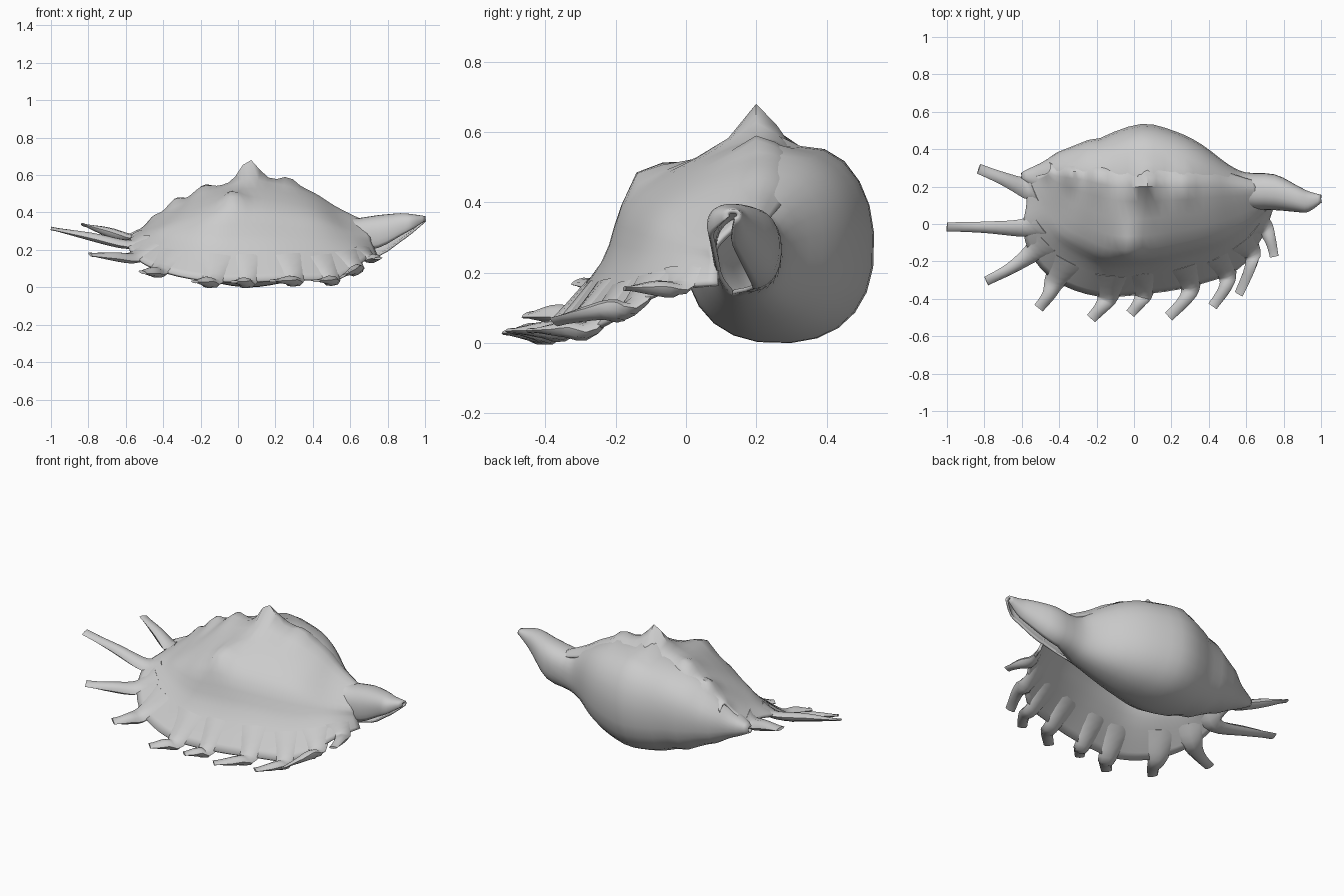
import bpy, bmesh, math
from mathutils import Vector

cube = bpy.data.objects.get("Cube")
if cube:
    bpy.data.objects.remove(cube, do_unlink=True)

shell_grey = bpy.data.materials.new("shell_grey")
shell_grey.use_nodes = True
colour = (0.6, 0.6, 0.6, 1)
shell_grey.diffuse_color = colour
shell_grey.node_tree.nodes["Principled BSDF"].inputs["Base Color"].default_value = colour


def smooth_rows(rows, steps):
    """Catmull-Rom resampling of equally long number rows."""
    result = []
    last = len(rows) - 1
    for i in range(last):
        a, b = rows[max(i - 1, 0)], rows[i]
        c, d = rows[i + 1], rows[min(i + 2, last)]
        for s in range(steps):
            t = s / steps
            result.append([q + t / 2 * (r - p + t * (2 * p - 5 * q + 4 * r - w
                           + t * (3 * (q - r) + w - p)))
                           for p, q, r, w in zip(a, b, c, d)])
    result.append(list(rows[last]))
    return result


# Knobs on the shoulder: x, y, height, spread
KNOBS = [(0.06, 0.2, 0.1, 0.06), (0.27, 0.21, 0.03, 0.04),
         (-0.03, -0.11, 0.07, 0.06), (-0.18, 0.25, 0.03, 0.05),
         (-0.33, 0.27, 0.04, 0.05), (-0.45, 0.28, 0.03, 0.04),
         (0.04, 0.42, 0.02, 0.08)]


def raise_knobs(point):
    x, y, z = point
    lift = sum(h * math.exp(-((x - kx) ** 2 + (y - ky) ** 2) / s ** 2)
               for kx, ky, h, s in KNOBS)
    return Vector((x, y, z + lift * min(1, max(0, (z - 0.3) * 8))))


def loft(name, rings, closed=False, thickness=0):
    """Join rows of points with quads; closed rows are capped, open ones thickened."""
    bm = bmesh.new()
    grid = [[bm.verts.new(p) for p in ring] for ring in rings]
    count = len(grid[0])
    for low, high in zip(grid, grid[1:]):
        for j in range(count if closed else count - 1):
            k = (j + 1) % count
            bm.faces.new((low[j], low[k], high[k], high[j]))
    if closed:
        bm.faces.new(grid[0][::-1])
        bm.faces.new(grid[-1])
    bmesh.ops.remove_doubles(bm, verts=bm.verts, dist=0.0001)
    bmesh.ops.recalc_face_normals(bm, faces=bm.faces)
    mesh = bpy.data.meshes.new(name)
    bm.to_mesh(mesh)
    bm.free()
    mesh.materials.append(shell_grey)
    obj = bpy.data.objects.new(name, mesh)
    bpy.context.collection.objects.link(obj)
    if thickness:
        solid = obj.modifiers.new("wall", "SOLIDIFY")
        solid.thickness = thickness
        solid.offset = 0
    bpy.ops.object.select_all(action="DESELECT")
    obj.select_set(True)
    bpy.context.view_layer.objects.active = obj
    bpy.ops.object.shade_smooth_by_angle(angle=math.radians(50))


# Spindle body with the canal: x, front y, back y, bottom z, top z
BODY = [(-0.6, 0.24, 0.27, 0.24, 0.27), (-0.5, 0.18, 0.32, 0.19, 0.32),
        (-0.36, 0.12, 0.4, 0.12, 0.41), (-0.18, 0.05, 0.46, 0.045, 0.5),
        (0.04, 0, 0.53, 0.005, 0.55), (0.22, 0.02, 0.49, 0.025, 0.55),
        (0.36, 0.04, 0.42, 0.065, 0.51), (0.5, 0.07, 0.315, 0.115, 0.43),
        (0.6, 0.08, 0.27, 0.145, 0.365), (0.75, 0.08, 0.26, 0.17, 0.38),
        (0.87, 0.07, 0.2, 0.25, 0.39), (0.93, 0.07, 0.17, 0.295, 0.385),
        (1.0, 0.12, 0.15, 0.355, 0.375)]


def rounded(value):
    return math.copysign(abs(value) ** 0.85, value)


SEGMENTS = 24
rings = []
for x, front, back, low, high in smooth_rows(BODY, 3):
    whorl = 1 + (0.03 * math.sin(x * 42) if x < -0.15 else 0)
    # The canal is slit along its lower front side
    slit = math.radians(65) * min(1, max(0, (x - 0.56) * 8))
    start = math.radians(245) + slit / 2
    ring = []
    for j in range(SEGMENTS + 1):
        a = start + (math.tau - slit) * j / SEGMENTS
        ring.append(raise_knobs((
            x,
            (front + back) / 2 + (back - front) / 2 * whorl * rounded(math.cos(a)),
            (low + high) / 2 + (high - low) / 2 * whorl * rounded(math.sin(a)))))
    rings.append(ring)
loft("body", rings, thickness=0.012)

# Flared lip: rim point, shoulder point, crest point
LIP = [(0.74, 0.09, 0.165, 0.7, 0.09, 0.28, 0.66, 0.18, 0.355),
       (0.68, -0.07, 0.145, 0.58, 0.02, 0.31, 0.52, 0.19, 0.425),
       (0.55, -0.24, 0.05, 0.42, -0.05, 0.375, 0.4, 0.2, 0.5),
       (0.3, -0.33, 0.04, 0.22, -0.1, 0.41, 0.25, 0.2, 0.56),
       (0.05, -0.37, 0.03, 0.04, -0.13, 0.43, 0.07, 0.2, 0.575),
       (-0.2, -0.38, 0.04, -0.12, -0.13, 0.41, -0.08, 0.2, 0.54),
       (-0.42, -0.3, 0.09, -0.26, -0.07, 0.37, -0.2, 0.22, 0.51),
       (-0.55, -0.16, 0.16, -0.36, -0.02, 0.34, -0.28, 0.24, 0.46),
       (-0.59, -0.02, 0.23, -0.42, 0.06, 0.33, -0.36, 0.25, 0.42),
       (-0.57, 0.12, 0.26, -0.47, 0.16, 0.33, -0.42, 0.26, 0.38),
       (-0.59, 0.25, 0.26, -0.5, 0.26, 0.32, -0.45, 0.28, 0.36)]

columns = []
for row in smooth_rows(LIP, 4):
    rim, shoulder, crest = (Vector(row[i:i + 3]) for i in (0, 3, 6))
    waist = rim.lerp(shoulder, 0.6) - Vector((0, 0, 0.27 * (shoulder.z - rim.z) ** 2))
    # The inner margin dips into the body behind the crest
    root = crest + Vector((0, 0.15, -0.08)) * (crest.z - 0.27) * 3.2
    path = smooth_rows([rim, waist, shoulder, crest, root], 4)
    columns.append([raise_knobs(p) for p in path])
loft("flared_lip", columns, thickness=0.016)

# Lip spines: lip column they grow from, tip, sideways bend, width
SPINES = [(38, (-0.83, 0.295, 0.335), 0, 0.04),
          (32, (-1.0, -0.015, 0.315), 0, 0.036),
          (28, (-0.79, -0.305, 0.175), 0.01, 0.038),
          (24, (-0.51, -0.45, 0.08), 0.01, 0.042),
          (19, (-0.23, -0.505, 0.03), 0.01, 0.042),
          (16, (-0.02, -0.48, 0.03), 0.01, 0.038),
          (12, (0.185, -0.495, 0.035), 0.03, 0.04),
          (9, (0.42, -0.44, 0.035), 0.03, 0.038),
          (6, (0.56, -0.375, 0.06), 0.04, 0.038),
          (3, (0.75, -0.175, 0.155), 0.01, 0.034)]

for number, (column, tip, bend, width) in enumerate(SPINES, 1):
    tip = Vector(tip)
    base, rim = columns[column][3], columns[column][0]
    # Each spine starts as a flat flute within the lip and narrows beyond it
    across = (columns[column - 1][2] - columns[column + 1][2]).normalized()
    middle = rim.lerp(tip, 0.5) + across * bend
    path = [Vector(p) for p in smooth_rows([base, rim, middle, tip], 4)]
    rings = []
    for step, centre in enumerate(path):
        t = step / (len(path) - 1)
        along = path[min(step + 1, len(path) - 1)] - path[max(step - 1, 0)]
        normal = along.cross(across).normalized()
        side = normal.cross(along).normalized()
        wide = width * (0.7 + 1.6 * (1 - t) ** 2)
        thick = width * (0.2 + 0.5 * math.sin(math.pi * min(1, t + 0.1) ** 1.4))
        rings.append([centre + side * wide * math.cos(a) + normal * thick * math.sin(a)
                      for a in (math.tau * j / 8 for j in range(8))])
    loft(f"lip_spine_{number}", rings, closed=True)
